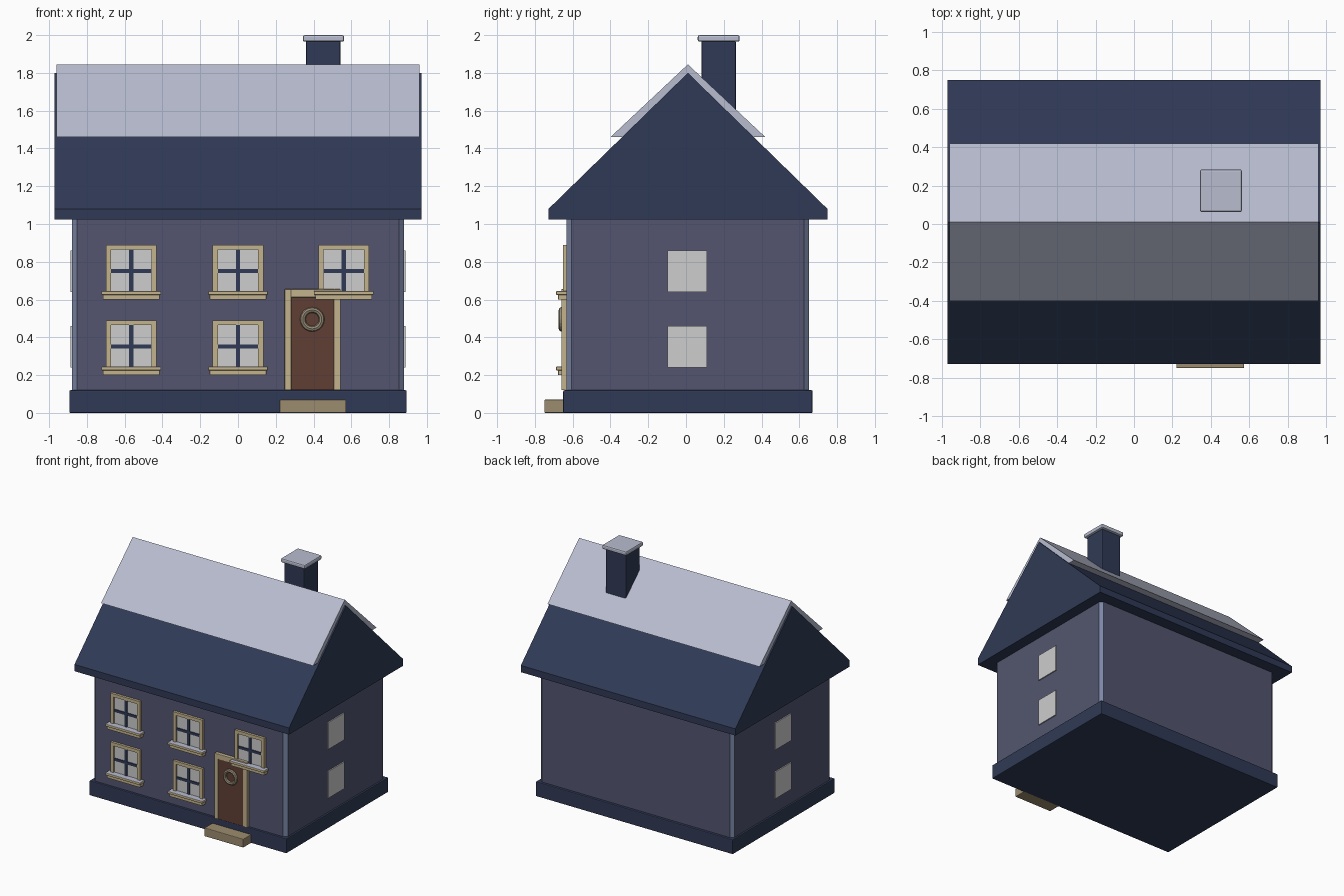
import bpy, bmesh, math

if "Cube" in bpy.data.objects:
    bpy.data.objects.remove(bpy.data.objects["Cube"])


def mat(name, hex_colour):
    def lin(c):
        return c / 12.92 if c <= 0.04045 else ((c + 0.055) / 1.055) ** 2.4
    m = bpy.data.materials.new(name)
    rgb = [lin(int(hex_colour[i:i + 2], 16) / 255) for i in (0, 2, 4)]
    m.diffuse_color = (*rgb, 1)
    m.use_nodes = True
    m.node_tree.nodes["Principled BSDF"].inputs["Base Color"].default_value = m.diffuse_color
    return m


NAVY = mat("navy", "303A56")
WALL = mat("slate blue wall", "53556F")
TRIM = mat("pale blue corner", "7C88A8")
SNOW = mat("snow", "B8BCCF")
PANE = mat("window pane", "CDCDCD")
CREAM = mat("cream frame", "C4B38D")
DOOR = mat("brown door", "603F35")
STONE = mat("tan stone", "9C8C6E")
WREATH = mat("dusty wreath", "968B76")


def finish(name, bm, *mats):
    bmesh.ops.recalc_face_normals(bm, faces=bm.faces)
    me = bpy.data.meshes.new(name)
    bm.to_mesh(me)
    bm.free()
    for m in mats:
        me.materials.append(m)
    ob = bpy.data.objects.new(name, me)
    bpy.context.collection.objects.link(ob)
    return ob


def box(name, x, y, z, m, bevel=0.0):
    """Box from (min, max) ranges, with an optional small chamfer."""
    bm = bmesh.new()
    bmesh.ops.create_cube(bm, size=1)
    for v in bm.verts:
        v.co = [r[0] if c < 0 else r[1] for c, r in zip(v.co, (x, y, z))]
    if bevel:
        bmesh.ops.bevel(bm, geom=bm.edges[:], offset=bevel, segments=2,
                        profile=0.5, affect='EDGES')
    return finish(name, bm, m)


def prism(name, profile, half_x, m):
    """Extrude a (y, z) profile along x."""
    bm = bmesh.new()
    f = bm.faces.new([bm.verts.new((-half_x, y, z)) for y, z in profile])
    ext = bmesh.ops.extrude_face_region(bm, geom=[f])["geom"]
    for v in ext:
        if isinstance(v, bmesh.types.BMVert):
            v.co.x = half_x
    return finish(name, bm, m)


FRONT = -0.632

# Plinth and front step
box("plinth", (-0.893, 0.893), (-0.65, 0.67), (0, 0.12), NAVY, 0.006)
box("front_step", (0.22, 0.573), (-0.75, -0.64), (0, 0.07), STONE, 0.005)

# Walls with chamfered, paler corners
bm = bmesh.new()
bmesh.ops.create_cube(bm, size=1)
for v in bm.verts:
    v.co = (v.co.x * 1.756, 0.009 + v.co.y * 1.282, 0.575 + v.co.z * 0.93)
upright = [e for e in bm.edges if abs(e.verts[0].co.z - e.verts[1].co.z) > 0.5]
bmesh.ops.bevel(bm, geom=upright, offset=0.026, segments=1, affect='EDGES')
bm.normal_update()
for f in bm.faces:
    f.material_index = int(abs(f.normal.x) > 0.3 and abs(f.normal.y) > 0.3)
finish("walls", bm, WALL, TRIM)

# Roof and the snow lying over its ridge
prism("roof", [(-0.728, 1.025), (-0.728, 1.08), (0.01, 1.80),
               (0.749, 1.08), (0.749, 1.025)], 0.972, NAVY)
prism("roof_snow", [(-0.40, 1.46), (0.01, 1.845), (0.42, 1.46),
                    (0.33, 1.46), (0.01, 1.77), (-0.31, 1.46)], 0.961, SNOW)

# Chimney
box("chimney", (0.36, 0.543), (0.082, 0.264), (1.50, 1.97), NAVY, 0.008)
box("chimney_cap", (0.343, 0.562), (0.062, 0.284), (1.965, 2.0), SNOW, 0.01)


def front_window(tag, cx, z0):
    """Framed window with cross bars and sill; z0 is the sill underside."""
    y_frame = (FRONT - 0.02, FRONT + 0.01)
    z_low, z_top = z0 + 0.035, z0 + 0.29
    for side, s in (("left", -1), ("right", 1)):
        xs = sorted((cx + s * 0.107, cx + s * 0.134))
        box(f"frame_{side}_{tag}", xs, y_frame, (z_low, z_top), CREAM)
    box(f"frame_top_{tag}", (cx - 0.107, cx + 0.107), y_frame,
        (z_top - 0.026, z_top), CREAM)
    box(f"pane_{tag}", (cx - 0.108, cx + 0.108), (FRONT - 0.007, FRONT + 0.002),
        (z_low, z_top - 0.025), PANE)
    y_bar = (FRONT - 0.014, FRONT - 0.005)
    box(f"bar_upright_{tag}", (cx - 0.011, cx + 0.011), y_bar,
        (z_low, z_top - 0.026), NAVY)
    box(f"bar_cross_{tag}", (cx - 0.107, cx + 0.107), y_bar,
        (z0 + 0.141, z0 + 0.162), NAVY)
    box(f"sill_{tag}", (cx - 0.15, cx + 0.15), (-0.677, FRONT + 0.01),
        (z0, z0 + 0.03), CREAM, 0.003)
    ledge = box(f"sill_ledge_{tag}", (cx - 0.158, cx + 0.158),
                (-0.688, FRONT + 0.01), (z0 + 0.025, z0 + 0.045), CREAM, 0.004)
    ledge.data.materials.append(SNOW)
    for p in ledge.data.polygons:
        p.material_index = int(p.normal.z > 0.5)


for tag, cx, z0 in (("upper_left", -0.565, 0.60), ("upper_middle", 0, 0.60),
                    ("upper_right", 0.56, 0.60), ("lower_left", -0.565, 0.20),
                    ("lower_middle", 0, 0.20)):
    front_window(tag, cx, z0)

# Plain panes on both side walls
for side, s in (("left", -1), ("right", 1)):
    for row, z0 in (("lower", 0.24), ("upper", 0.64)):
        box(f"side_pane_{side}_{row}", sorted((s * 0.876, s * 0.887)),
            (-0.098, 0.111), (z0, z0 + 0.22), PANE)

# Door with its surround
y_door = (-0.66, FRONT + 0.01)
box("door_post_left", (0.247, 0.282), y_door, (0.12, 0.655), CREAM, 0.003)
box("door_post_right", (0.508, 0.543), y_door, (0.12, 0.655), CREAM, 0.003)
box("door_lintel", (0.28, 0.51), y_door, (0.612, 0.655), CREAM, 0.003)
box("door", (0.28, 0.51), (-0.655, FRONT + 0.01), (0.12, 0.614), DOOR, 0.004)

# Wreath on the door
bpy.ops.mesh.primitive_torus_add(location=(0.393, -0.659, 0.495),
                                 rotation=(math.pi / 2, 0, 0),
                                 major_radius=0.05, minor_radius=0.015,
                                 major_segments=20, minor_segments=8)
wreath = bpy.context.object
wreath.name = "door_wreath"
wreath.data.materials.append(WREATH)
